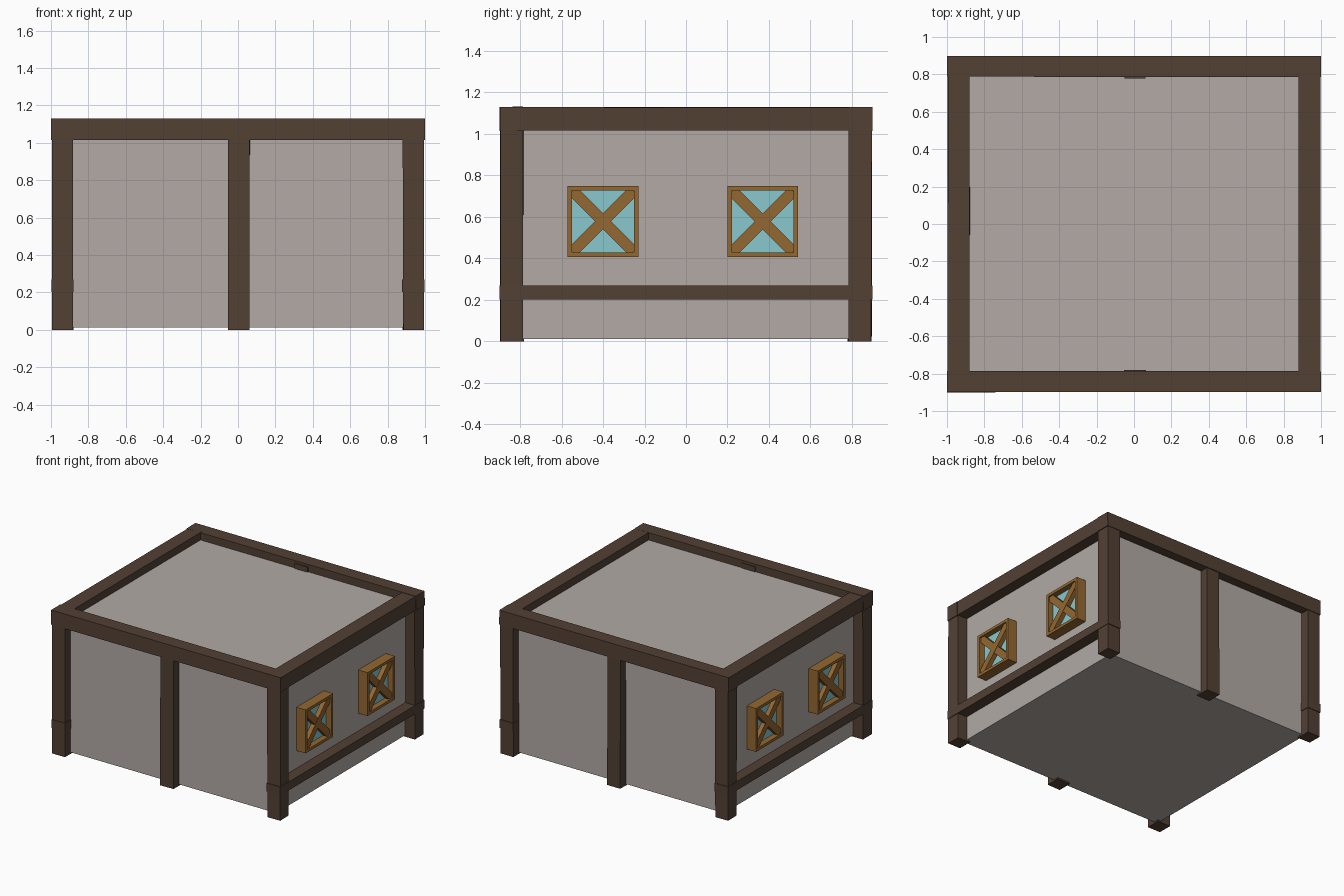
import bpy, bmesh, math, random
from mathutils import Matrix, Vector

if "Cube" in bpy.data.objects:
    bpy.data.objects.remove(bpy.data.objects["Cube"])

random.seed(4)


def material(name, rgb):
    m = bpy.data.materials.new(name)
    m.diffuse_color = (*rgb, 1)
    m.use_nodes = True
    m.node_tree.nodes["Principled BSDF"].inputs["Base Color"].default_value = m.diffuse_color
    return m


TIMBER = material("dark timber", (0.085, 0.052, 0.034))
PLASTER = material("grey plaster", (0.445, 0.402, 0.376))
WOOD = material("window wood", (0.296, 0.138, 0.032))
GLASS = material("pale blue glass", (0.246, 0.578, 0.617))


def add_box(bm, lo, hi, turn=0.0, hewn=0.0):
    """Box between two corners, optionally turned about x, with roughly hewn corners."""
    lo, hi = Vector(lo), Vector(hi)
    size = hi - lo
    mat = Matrix.Translation((lo + hi) / 2) @ Matrix.Rotation(turn, 4, 'X') @ Matrix.Diagonal((*size, 1))
    verts = bmesh.ops.create_cube(bm, size=1, matrix=mat)["verts"]
    mid = (lo + hi) / 2
    for v in verts:
        for k in range(3):
            if hewn and size[k] < 0.3:
                v.co[k] -= math.copysign(random.uniform(0, hewn), v.co[k] - mid[k])


def make(name, mat, boxes, hewn=0.0):
    bm = bmesh.new()
    for b in boxes:
        add_box(bm, *b, hewn=hewn)
    me = bpy.data.meshes.new(name)
    bm.to_mesh(me)
    bm.free()
    me.materials.append(mat)
    ob = bpy.data.objects.new(name, me)
    bpy.context.collection.objects.link(ob)
    return ob


def span(s, a, b):
    """Ordered range of a..b mirrored by sign s."""
    return sorted((s * a, s * b))


# Plaster block: walls, roof and floor
make("plaster_walls", PLASTER, [((-0.91, -0.825, 0.012), (0.91, 0.825, 1.07))])

for sx, side in ((-1, "left"), (1, "right")):
    x0, x1 = span(sx, 0.88, 0.995)
    # Corner posts
    for sy, end in ((-1, "front"), (1, "back")):
        y0, y1 = span(sy, 0.782, 0.896)
        make(f"{end}_{side}_post", TIMBER, [((x0, y0, 0), (x1, y1, 1.05))], 0.004)
    # Top beam and low rail along the side
    x0, x1 = span(sx, 0.877, 0.998)
    make(f"{side}_top_beam", TIMBER, [((x0, -0.897, 1.016), (x1, 0.897, 1.129))], 0.003)
    make(f"{side}_low_rail", TIMBER, [((x0, -0.899, 0.2), (x1, 0.899, 0.27))], 0.003)

    # Two crossed windows on each side wall
    for yc, place in ((-0.4, "front"), (0.37, "back")):
        zc, h, w = 0.578, 0.171, 0.022
        x0, x1 = span(sx, 0.9, 0.99)
        y0, y1, z0, z1 = yc - h, yc + h, zc - h, zc + h
        make(f"{side}_{place}_window_frame", WOOD, [
            ((x0, y0, z0), (x1, y1, z0 + w)),
            ((x0, y0, z1 - w), (x1, y1, z1)),
            ((x0, y0, z0 + w), (x1, y0 + w, z1 - w)),
            ((x0, y1 - w, z0 + w), (x1, y1, z1 - w))])
        # Cross bars, one a hair lower than the other
        bars = []
        for turn, out in ((math.pi / 4, 0.98), (-math.pi / 4, 0.978)):
            x0, x1 = span(sx, 0.94, out)
            bars.append(((x0, yc - 0.208, zc - 0.027), (x1, yc + 0.208, zc + 0.027), turn))
        make(f"{side}_{place}_window_cross", WOOD, bars)
        x0, x1 = span(sx, 0.937, 0.945)
        make(f"{side}_{place}_window_glass", GLASS,
             [((x0, y0 + 0.01, z0 + 0.01), (x1, y1 - 0.01, z1 - 0.01))])

# Front and back: top beam and middle post
for sy, end in ((-1, "front"), (1, "back")):
    y0, y1 = span(sy, 0.785, 0.9)
    make(f"{end}_top_beam", TIMBER, [((-1, y0, 1.014), (1, y1, 1.131))], 0.003)
    y0, y1 = span(sy, 0.778, 0.894)
    make(f"{end}_middle_post", TIMBER, [((-0.055, y0, 0), (0.065, y1, 1.11))], 0.004)
